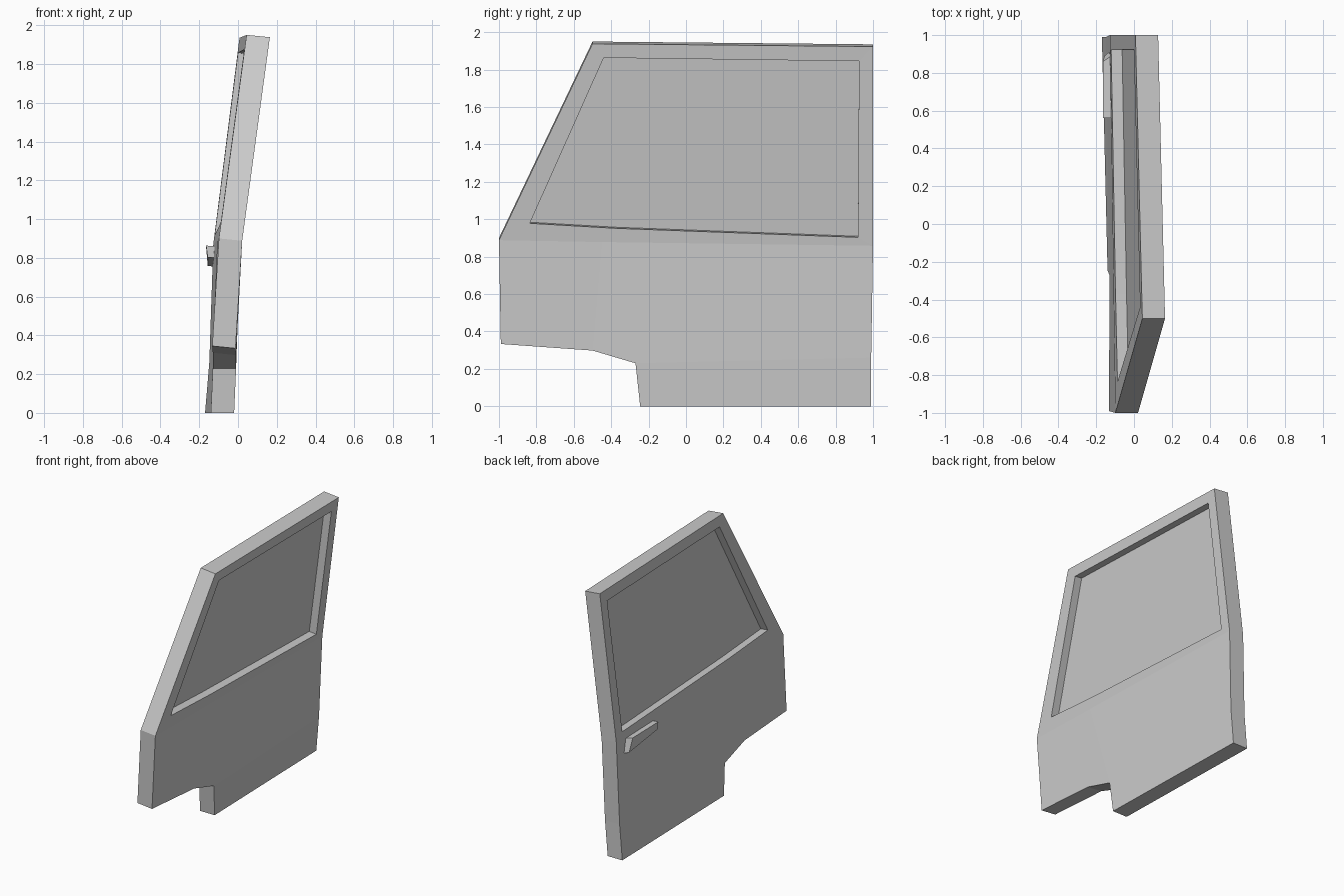
import bpy
import bmesh
from mathutils import Vector

cube = bpy.data.objects.get("Cube")
if cube:
    bpy.data.objects.remove(cube, do_unlink=True)

paint = bpy.data.materials.new("grey_paint")
paint.use_nodes = True
grey = (0.6, 0.6, 0.6, 1)
paint.diffuse_color = grey
paint.node_tree.nodes["Principled BSDF"].inputs["Base Color"].default_value = grey


def slab(name, points, faces, offset):
    """Sheet of (x, y, z) points thickened by moving a copy along offset."""
    bm = bmesh.new()
    verts = [bm.verts.new(p) for p in points]
    sheet = [bm.faces.new([verts[i] for i in f]) for f in faces]
    out = bmesh.ops.extrude_face_region(bm, geom=sheet, use_keep_orig=True)
    for v in out["geom"]:
        if isinstance(v, bmesh.types.BMVert):
            v.co += offset(v.co)
    bmesh.ops.recalc_face_normals(bm, faces=bm.faces)
    mesh = bpy.data.meshes.new(name)
    bm.to_mesh(mesh)
    bm.free()
    mesh.materials.append(paint)
    obj = bpy.data.objects.new(name, mesh)
    bpy.context.collection.objects.link(obj)
    return obj


def lean(y, z):
    """Outer skin of the tilted upper half."""
    return (-0.1125 - 0.0125 * y + (z - 0.89) * (0.137 - 0.01 * y), y, z)


def thickness(co):
    return Vector((0.12, 0, -0.012 if co.z > 0.3 else 0))


# Door shell: lower panel, waist panel and window frame
window = [(-0.835, 0.99), (-0.37, 0.963), (0.92, 0.915), (0.925, 1.857), (-0.44, 1.875)]
shell = [
    (-0.14, -0.245, 0), (-0.17, 0.99, 0), (-0.148, 0.99, 0.26), (-0.13, -0.27, 0.23),
    (-0.13, -0.5, 0.31), (-0.133, -0.99, 0.345),
    lean(-1, 0.9), lean(-0.45, 0.89), lean(1, 0.87),
    lean(1, 1.935), lean(-0.5, 1.95),
] + [lean(*p) for p in window]
shell_faces = [
    (0, 1, 2, 3),
    (3, 2, 8, 7), (3, 7, 4), (4, 7, 6, 5),
    (6, 7, 12, 11), (7, 8, 13, 12), (8, 9, 14, 13), (9, 10, 15, 14), (10, 6, 11, 15),
]
slab("door_shell", shell, shell_faces, thickness)

# Window pane, halfway through the frame
pane = [Vector(lean(*p)) + Vector((0.058, 0, -0.006)) for p in window]
slab("window_pane", pane, [(0, 1, 2, 3, 4)], lambda co: Vector((0.004, 0, 0)))

# Pull handle on the outer skin, narrower at its outer face
handle = [(-0.12, 0.56, 0.80), (-0.12, 0.92, 0.755), (-0.12, 0.89, 0.855), (-0.12, 0.56, 0.86)]
slab("door_handle", handle, [(0, 1, 2, 3)],
     lambda co: Vector((-0.045 if co.z > 0.82 else -0.036, -0.03 if co.y > 0.7 else 0, 0.003)))
